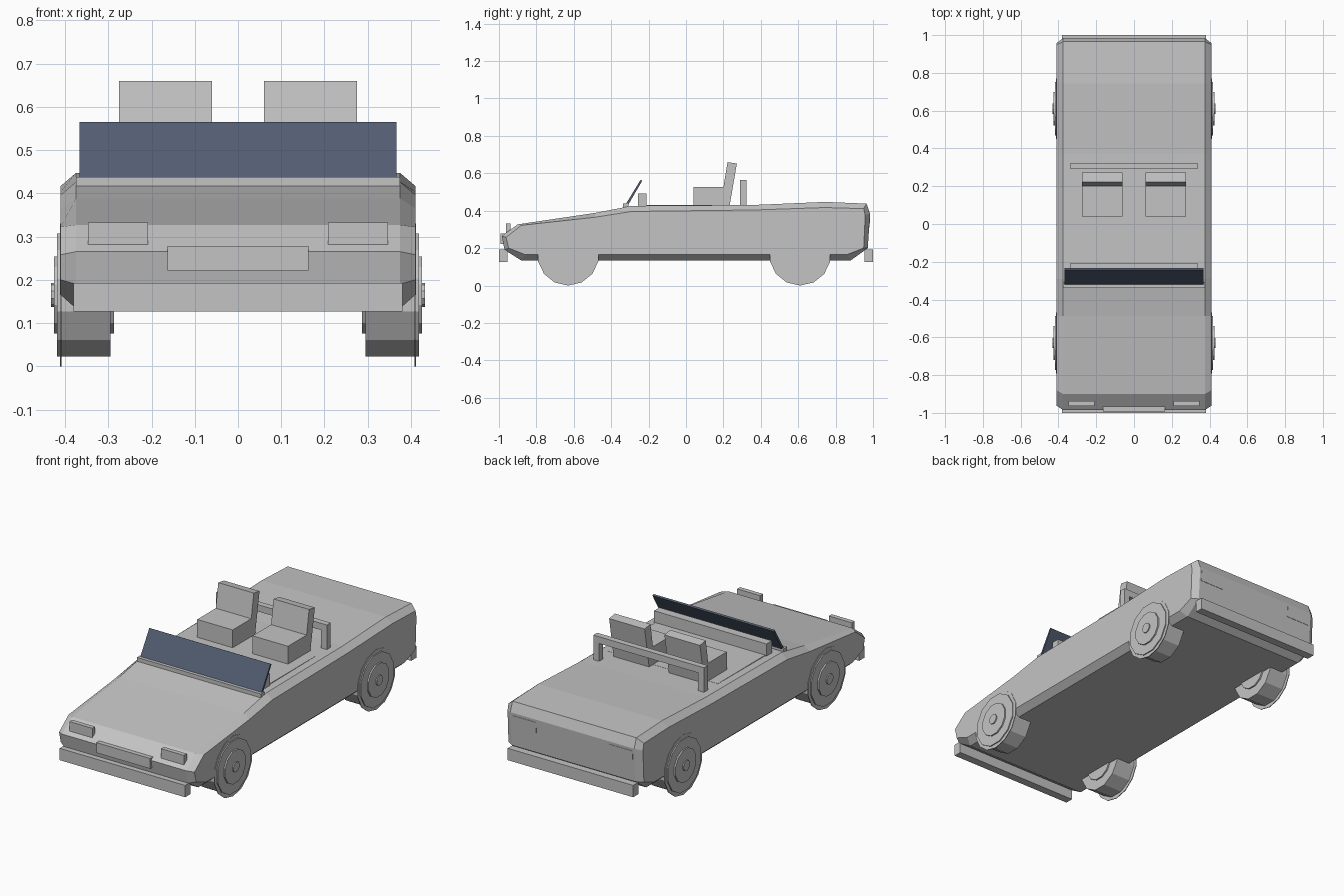
import bpy, bmesh, math
from mathutils import Matrix

if "Cube" in bpy.data.objects:
    bpy.data.objects.remove(bpy.data.objects["Cube"])


def material(name, rgb):
    m = bpy.data.materials.new(name)
    m.diffuse_color = (*rgb, 1)
    m.use_nodes = True
    m.node_tree.nodes["Principled BSDF"].inputs["Base Color"].default_value = m.diffuse_color
    return m


GREY = material("light grey", (0.55, 0.55, 0.55))
GLASS = material("dark blue glass", (0.085, 0.11, 0.165))


def finish(name, bm, mat=GREY):
    bmesh.ops.recalc_face_normals(bm, faces=bm.faces)
    me = bpy.data.meshes.new(name)
    bm.to_mesh(me)
    bm.free()
    me.materials.append(mat)
    ob = bpy.data.objects.new(name, me)
    bpy.context.collection.objects.link(ob)
    return ob


def loft(name, rings, mat=GREY):
    """Skin a row of (x, [(y, z), ...]) sections and cap both ends."""
    bm = bmesh.new()
    loops = [[bm.verts.new((x, y, z)) for y, z in pts] for x, pts in rings]
    n = len(loops[0])
    for a, b in zip(loops, loops[1:]):
        for i in range(n):
            j = (i + 1) % n
            bm.faces.new((a[i], a[j], b[j], b[i]))
    bm.faces.new(loops[0])
    bm.faces.new(loops[-1])
    return finish(name, bm, mat)


def prism(name, x0, x1, pts, mat=GREY):
    return loft(name, [(x0, pts), (x1, pts)], mat)


def box(name, x0, x1, y0, y1, z0, z1):
    return prism(name, x0, x1, [(y0, z0), (y1, z0), (y1, z1), (y0, z1)])


# body: wide profile at the centre, smaller profile on the flanks (chamfered edges)
inner = [(-0.985, 0.265), (-0.90, 0.327), (-0.487, 0.388), (-0.29, 0.426),
         (0.37, 0.431), (0.743, 0.447), (0.965, 0.438), (0.984, 0.385),
         (0.972, 0.20), (0.88, 0.134), (-0.88, 0.134), (-0.97, 0.19)]
outer = [(-0.962, 0.258), (-0.88, 0.322), (-0.487, 0.365), (-0.29, 0.396),
         (0.37, 0.404), (0.743, 0.417), (0.95, 0.411), (0.958, 0.375),
         (0.95, 0.20), (0.86, 0.165), (-0.86, 0.165), (-0.948, 0.20)]
loft("body", [(-0.41, outer), (-0.375, inner), (0.375, inner), (0.41, outer)])

# bumpers, grille plate
box("front_bumper", -0.38, 0.38, -1.0, -0.955, 0.127, 0.192)
box("rear_bumper", -0.38, 0.38, 0.955, 1.0, 0.127, 0.192)
box("front_plate", -0.163, 0.163, -0.992, -0.96, 0.222, 0.278)

# windscreen with its base rail
prism("windscreen", -0.367, 0.367,
      [(-0.322, 0.435), (-0.310, 0.430), (-0.234, 0.560), (-0.243, 0.565)], GLASS)
box("windscreen_base", -0.375, 0.375, -0.338, -0.308, 0.41, 0.438)

# open cabin
box("dashboard", -0.34, 0.34, -0.257, -0.21, 0.41, 0.493)
box("cabin_floor", -0.333, 0.333, -0.21, 0.20, 0.40, 0.4305)
box("roll_bar", -0.335, 0.335, 0.29, 0.323, 0.528, 0.565)


def wheel(name, side, y):
    # wide tyre with stepped hubs on both faces, in one mesh
    bm = bmesh.new()
    steps = [(0.147, 0.295, 0.418, 12), (0.092, 0.287, 0.426, 12), (0.028, 0.287, 0.432, 10)]
    for r, x0, x1, n in steps:
        mat = (Matrix.Translation((side * (x0 + x1) / 2, y, 0.165))
               @ Matrix.Rotation(math.pi / 2, 4, 'Y')
               @ Matrix.Rotation(math.pi / n, 4, 'Z'))
        bmesh.ops.create_cone(bm, cap_ends=True, segments=n, radius1=r, radius2=r,
                              depth=x1 - x0, matrix=mat)
    finish(name, bm)
    # flat wheel arch disc behind the tyre face
    disc = [(y + 0.165 * math.sin(2 * math.pi * i / 14),
             0.165 - 0.165 * math.cos(2 * math.pi * i / 14)) for i in range(14)]
    prism(name + "_arch", side * 0.408, side * 0.412, disc)


# paired parts
for side, tag in ((-1, "left"), (1, "right")):
    wheel("front_wheel_" + tag, side, -0.63)
    wheel("rear_wheel_" + tag, side, 0.61)
    box("headlight_" + tag, side * 0.208, side * 0.347, -0.963, -0.938, 0.28, 0.333)
    prism("tail_light_" + tag, side * 0.22, side * 0.365,
          [(0.97, 0.31), (0.981, 0.31), (0.985, 0.37), (0.97, 0.37)])
    box("roll_bar_post_" + tag, side * 0.30, side * 0.335, 0.29, 0.323, 0.41, 0.53)
    box("seat_cushion_" + tag, side * 0.06, side * 0.275, 0.04, 0.205, 0.42, 0.528)
    prism("seat_back_" + tag, side * 0.06, side * 0.275,
          [(0.183, 0.42), (0.232, 0.42), (0.272, 0.652), (0.222, 0.66)])
